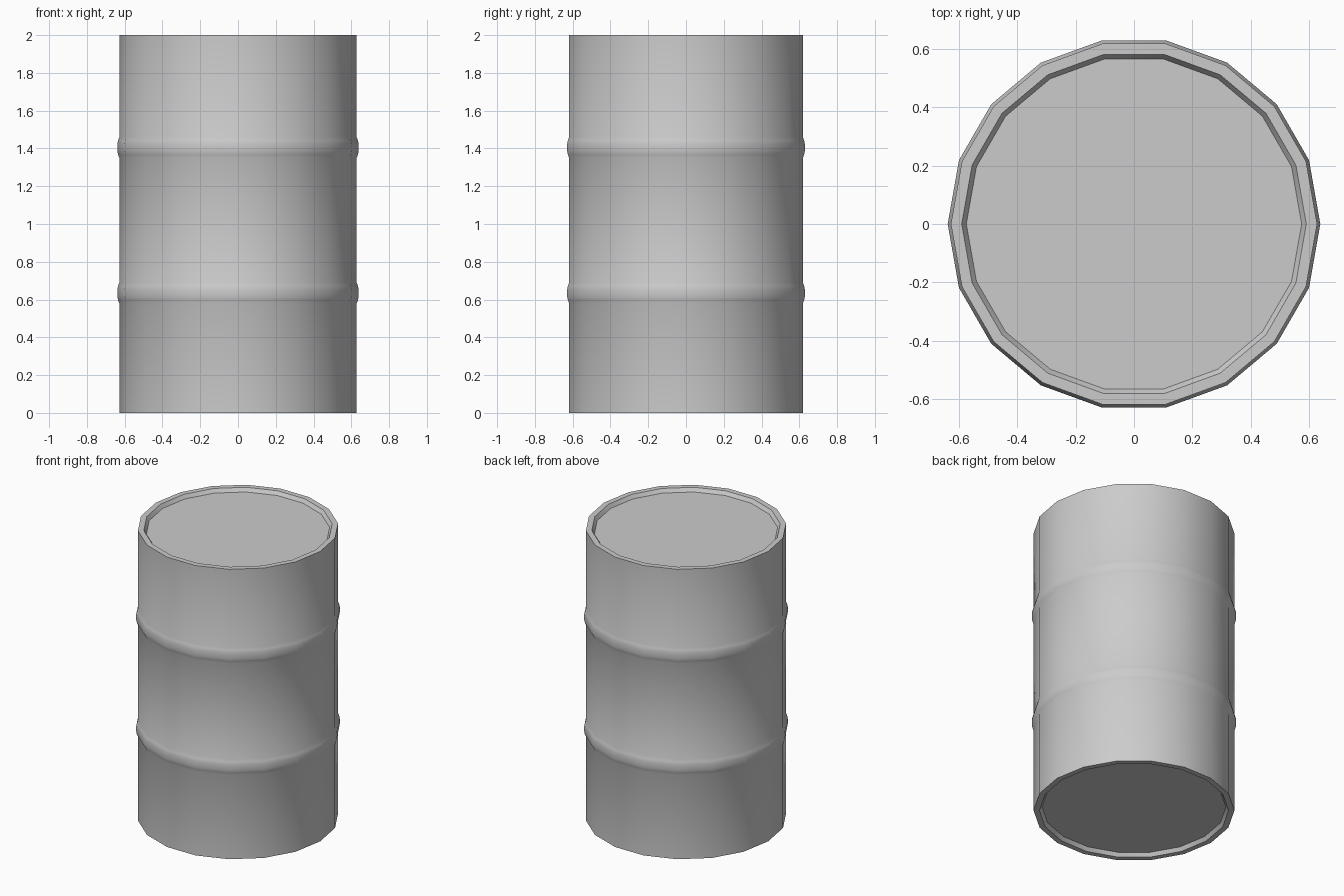
import bpy, bmesh, math

if "Cube" in bpy.data.objects:
    bpy.data.objects.remove(bpy.data.objects["Cube"])

SIDES = 18
WALL, RIB = 0.628, 0.639


def rib(z):
    # rounded hoop swelling out of the wall, centred on height z
    return [(WALL, z - 0.055), (RIB - 0.004, z - 0.038), (RIB, z - 0.018),
            (RIB, z + 0.018), (RIB - 0.004, z + 0.038), (WALL, z + 0.055)]


def lathe(name, profile):
    # revolve (radius, height) points and cap both ends
    bm = bmesh.new()
    rings = []
    for r, z in profile:
        rings.append([bm.verts.new((r * math.cos(2 * math.pi * i / SIDES),
                                    r * math.sin(2 * math.pi * i / SIDES), z))
                      for i in range(SIDES)])
    for a, b in zip(rings, rings[1:]):
        for i in range(SIDES):
            j = (i + 1) % SIDES
            bm.faces.new((a[i], a[j], b[j], b[i]))
    bm.faces.new(rings[0][::-1])
    bm.faces.new(rings[-1])
    bmesh.ops.recalc_face_normals(bm, faces=bm.faces)
    mesh = bpy.data.meshes.new(name)
    bm.to_mesh(mesh)
    bm.free()
    ob = bpy.data.objects.new(name, mesh)
    bpy.context.collection.objects.link(ob)
    bpy.ops.object.select_all(action='DESELECT')
    ob.select_set(True)
    bpy.context.view_layer.objects.active = ob
    bpy.ops.object.shade_smooth_by_angle(angle=math.radians(35))
    return ob


# recessed base, bottom rim, wall with two hoops, top rim, recessed lid
profile = [(0.575, 0.025), (0.591, 0.0), (WALL, 0.0)]
profile += rib(0.635) + rib(1.405)
profile += [(WALL, 2.0), (0.591, 2.0), (0.575, 1.975)]
lathe("drum_barrel", profile)
